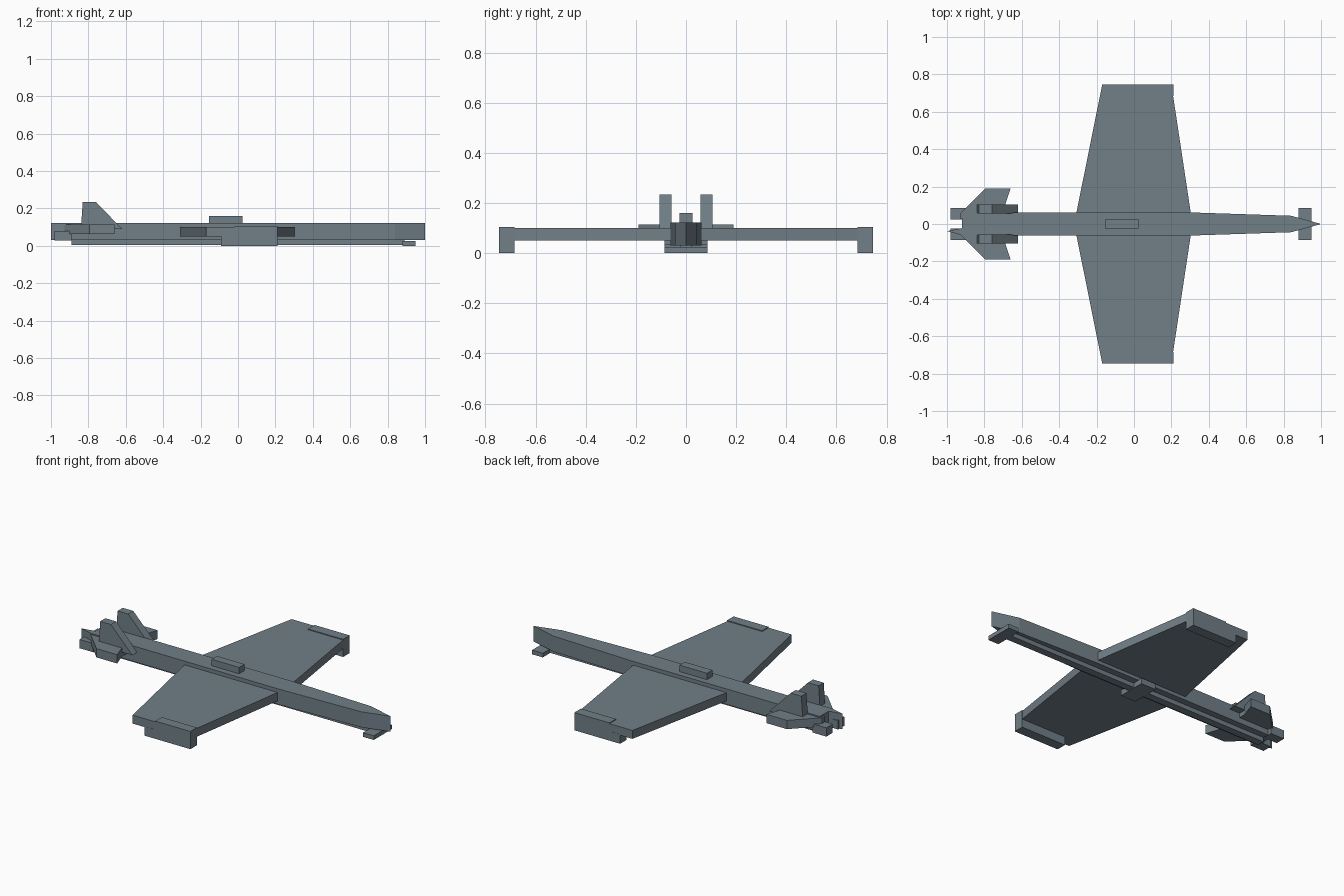
import bpy, bmesh
from mathutils import Vector

if "Cube" in bpy.data.objects:
    bpy.data.objects.remove(bpy.data.objects["Cube"])

grey = bpy.data.materials.new("slate_grey")
grey.diffuse_color = (0.165, 0.212, 0.242, 1)
grey.use_nodes = True
grey.node_tree.nodes["Principled BSDF"].inputs["Base Color"].default_value = grey.diffuse_color


def prism(name, pts, lo, hi, axis="z"):
    """Extrude a flat outline: (x, y) along z, or (x, z) along y."""
    bm = bmesh.new()
    place = (lambda a, b, t: (a, b, t)) if axis == "z" else (lambda a, b, t: (a, t, b))
    face = bm.faces.new([bm.verts.new(place(a, b, lo)) for a, b in pts])
    new = bmesh.ops.extrude_face_region(bm, geom=[face])["geom"]
    verts = [v for v in new if isinstance(v, bmesh.types.BMVert)]
    bmesh.ops.translate(bm, verts=verts, vec=Vector(place(0, 0, hi - lo)))
    bmesh.ops.recalc_face_normals(bm, faces=bm.faces)
    mesh = bpy.data.meshes.new(name)
    bm.to_mesh(mesh)
    bm.free()
    mesh.materials.append(grey)
    ob = bpy.data.objects.new(name, mesh)
    bpy.context.collection.objects.link(ob)
    return ob


def box(name, x, y, z):
    return prism(name, [(x[0], y[0]), (x[1], y[0]), (x[1], y[1]), (x[0], y[1])], *z)


# Fuselage with pointed nose and offset tail spike
prism("fuselage", [(1, 0), (0.84, 0.044), (0.3, 0.062), (-0.92, 0.06), (-0.92, -0.022),
                   (-1, -0.038), (-0.92, -0.06), (0.3, -0.062), (0.84, -0.044)], 0.03, 0.122)
box("dorsal_block", (-0.155, 0.025), (-0.025, 0.025), (0.11, 0.16))

# Underside rail, nose crossbar and middle crossbar
box("keel", (-0.89, 0.89), (-0.022, 0.022), (0.004, 0.04))
box("nose_crossbar", (0.88, 0.95), (-0.085, 0.085), (0, 0.025))
box("middle_crossbar", (-0.08, 0.02), (-0.085, 0.085), (0, 0.035))

for side, s in (("left", 1), ("right", -1)):
    # Tapered wing
    prism(side + "_wing", [(-0.31, 0.05 * s), (0.305, 0.05 * s),
                           (0.2, 0.745 * s), (-0.17, 0.745 * s)], 0.05, 0.1)
    # Wing tip rail, with its front edge stepped
    prism(side + "_tip_rail", [(-0.09, 0), (0.21, 0), (0.21, 0.105), (-0.02, 0.105),
                               (-0.02, 0.055), (-0.09, 0.055)], 0.685 * s, 0.746 * s, "y")
    # Tailplane
    prism(side + "_tailplane", [(-0.93, 0.03 * s), (-0.93, 0.055 * s), (-0.795, 0.19 * s),
                                (-0.66, 0.19 * s), (-0.69, 0.1 * s), (-0.69, 0.03 * s)],
          0.063, 0.115)
    # Upright fin
    prism(side + "_fin", [(-0.84, 0.09), (-0.83, 0.235), (-0.76, 0.235), (-0.62, 0.09)],
          0.057 * s, 0.105 * s, "y")
    # Rear block below the tailplane
    box(side + "_rear_block", (-0.98, -0.89), sorted((0.025 * s, 0.085 * s)), (0.028, 0.08))
